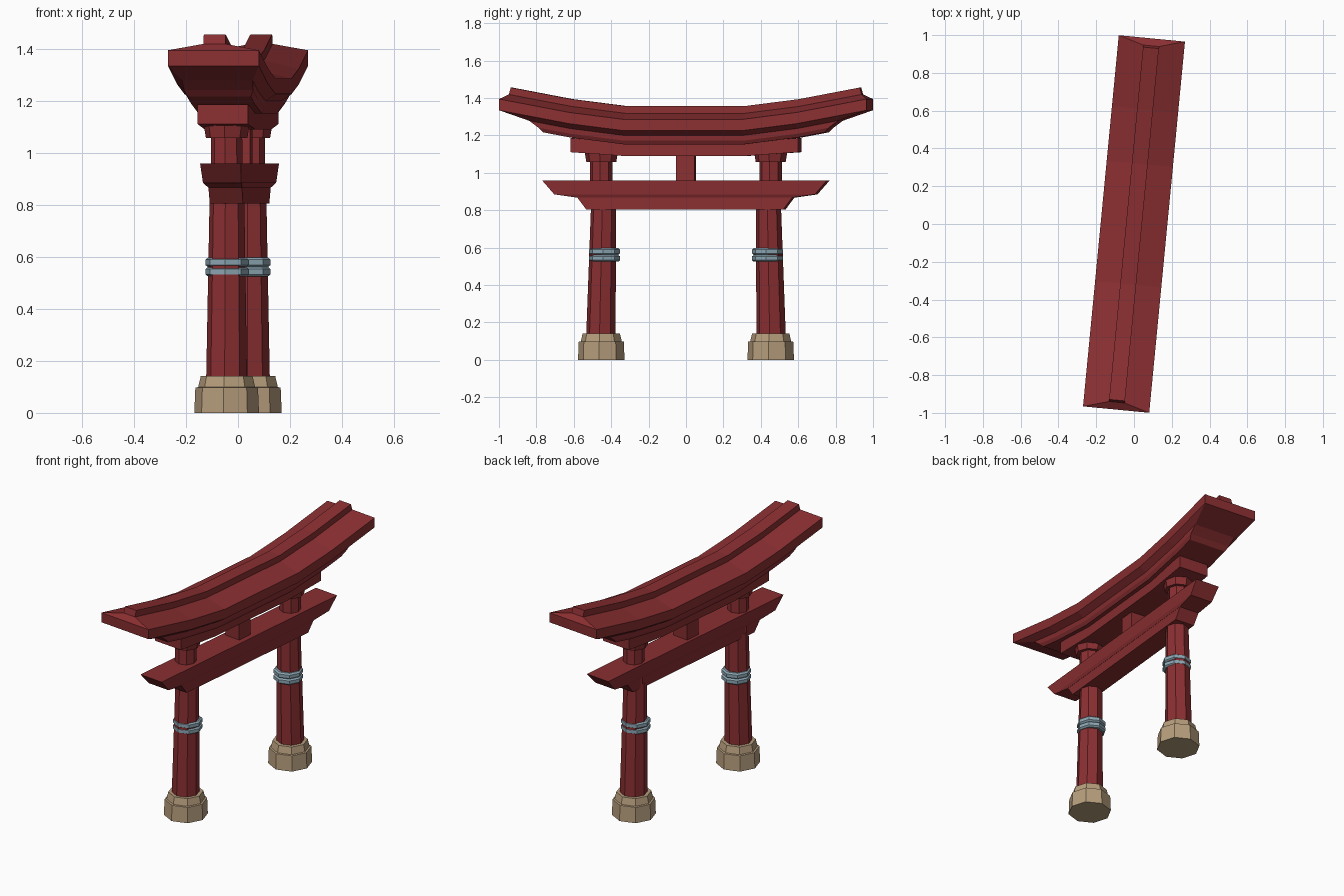
import bpy, bmesh, math
from mathutils import Matrix

if "Cube" in bpy.data.objects:
    bpy.data.objects.remove(bpy.data.objects["Cube"])

TURN = Matrix.Rotation(math.radians(-5.5), 4, 'Z')   # whole gate is slightly turned


def material(name, rgb):
    m = bpy.data.materials.new(name)
    m.diffuse_color = (*rgb, 1)
    m.use_nodes = True
    m.node_tree.nodes["Principled BSDF"].inputs["Base Color"].default_value = m.diffuse_color
    return m


RED = material("red_paint", (0.255, 0.028, 0.031))
STONE = material("tan_stone", (0.47, 0.34, 0.205))
BAND = material("blue_grey_band", (0.27, 0.39, 0.46))


def finish(name, bm, mat):
    bmesh.ops.recalc_face_normals(bm, faces=bm.faces)
    bm.transform(TURN)
    me = bpy.data.meshes.new(name)
    bm.to_mesh(me)
    bm.free()
    me.materials.append(mat)
    ob = bpy.data.objects.new(name, me)
    bpy.context.collection.objects.link(ob)


def turned(name, profile, mat, sides=8):
    """Stack of octagon rings; profile = (radius, z, y centre)."""
    bm = bmesh.new()
    rings = []
    for r, z, cy in profile:
        rings.append([bm.verts.new((r * math.cos(2 * math.pi * i / sides),
                                    cy + r * math.sin(2 * math.pi * i / sides), z))
                      for i in range(sides)])
    for a, b in zip(rings, rings[1:]):
        for i in range(sides):
            j = (i + 1) % sides
            bm.faces.new((a[i], a[j], b[j], b[i]))
    bm.faces.new(rings[0])
    bm.faces.new(rings[-1])
    finish(name, bm, mat)


def rise(y):
    """Upward sweep of the roof towards its ends."""
    y = abs(y)
    if y <= 0.32:
        return 0.0
    if y <= 0.61:
        return (y - 0.32) / 0.29 * 0.037
    return 0.037 + (y - 0.61) * 0.19


def beam(name, half, stations, mat, bend=1.0, cx=0.0):
    """Loft a mirrored section along y; half = (half width, z, end y) from bottom to top."""
    bm = bmesh.new()
    n = len(half)
    rings = []
    for s in [-1] + stations + [1]:
        ring = []
        for side, pts in ((1, half), (-1, half[::-1])):
            for w, z, end in pts:
                y = s * end if abs(s) == 1 else s
                ring.append(bm.verts.new((cx + side * w, y, z + bend * rise(y))))
        rings.append(ring)
    for a, b in zip(rings, rings[1:]):
        for i in range(2 * n):
            j = (i + 1) % (2 * n)
            bm.faces.new((a[i], a[j], b[j], b[i]))
    for ring in (rings[0], rings[-1]):
        for i in range(n - 1):
            bm.faces.new((ring[i], ring[i + 1], ring[2 * n - 2 - i], ring[2 * n - 1 - i]))
    finish(name, bm, mat)


# pillars with stone feet, bands and collars
for label, s in (("left", -1), ("right", 1)):
    c = s * 0.455
    turned(label + "_foot", [(0.125, 0, c), (0.121, 0.097, c), (0.110, 0.099, c),
                             (0.100, 0.142, c)], STONE)
    turned(label + "_pillar", [(0.079, 0.13, s * 0.457), (0.067, 0.83, s * 0.443)], RED)
    turned(label + "_upper_post", [(0.063, 0.83, s * 0.455), (0.060, 1.07, s * 0.455)], RED)
    turned(label + "_collar", [(0.080, 1.057, c), (0.088, 1.105, c), (0.088, 1.125, c)], RED)
    for k, z in enumerate((0.525, 0.561)):
        b = s * 0.438
        turned(f"{label}_band_{k + 1}", [(0.074, z, b), (0.084, z + 0.008, b),
                                         (0.084, z + 0.028, b), (0.074, z + 0.036, b)], BAND)

# tie beam in two tiers and the short centre strut
beam("tie_beam_upper", [(0.066, 0.867, 0.575), (0.074, 0.885, 0.70), (0.079, 0.96, 0.765)],
     [], RED, 0, 0.006)
beam("tie_beam_lower", [(0.064, 0.805, 0.53), (0.065, 0.872, 0.58)], [], RED, 0, 0.006)
beam("centre_strut", [(0.052, 0.95, 0.05), (0.052, 1.12, 0.05)], [], RED, 0)

# curved lintel under the roof
beam("lintel", [(0.097, 1.09, 0.612), (0.097, 1.165, 0.612)], [-0.32, 0.32], RED, 0.55)

# swept roof: stepped soffit, eaves, sloping top and ridge
beam("roof", [(0.122, 1.152, 0.755), (0.134, 1.172, 0.78), (0.137, 1.200, 0.83),
              (0.176, 1.226, 0.987), (0.176, 1.286, 0.987), (0.042, 1.318, 0.948),
              (0.042, 1.357, 0.937)],
     [-0.61, -0.32, 0.32, 0.61], RED)
